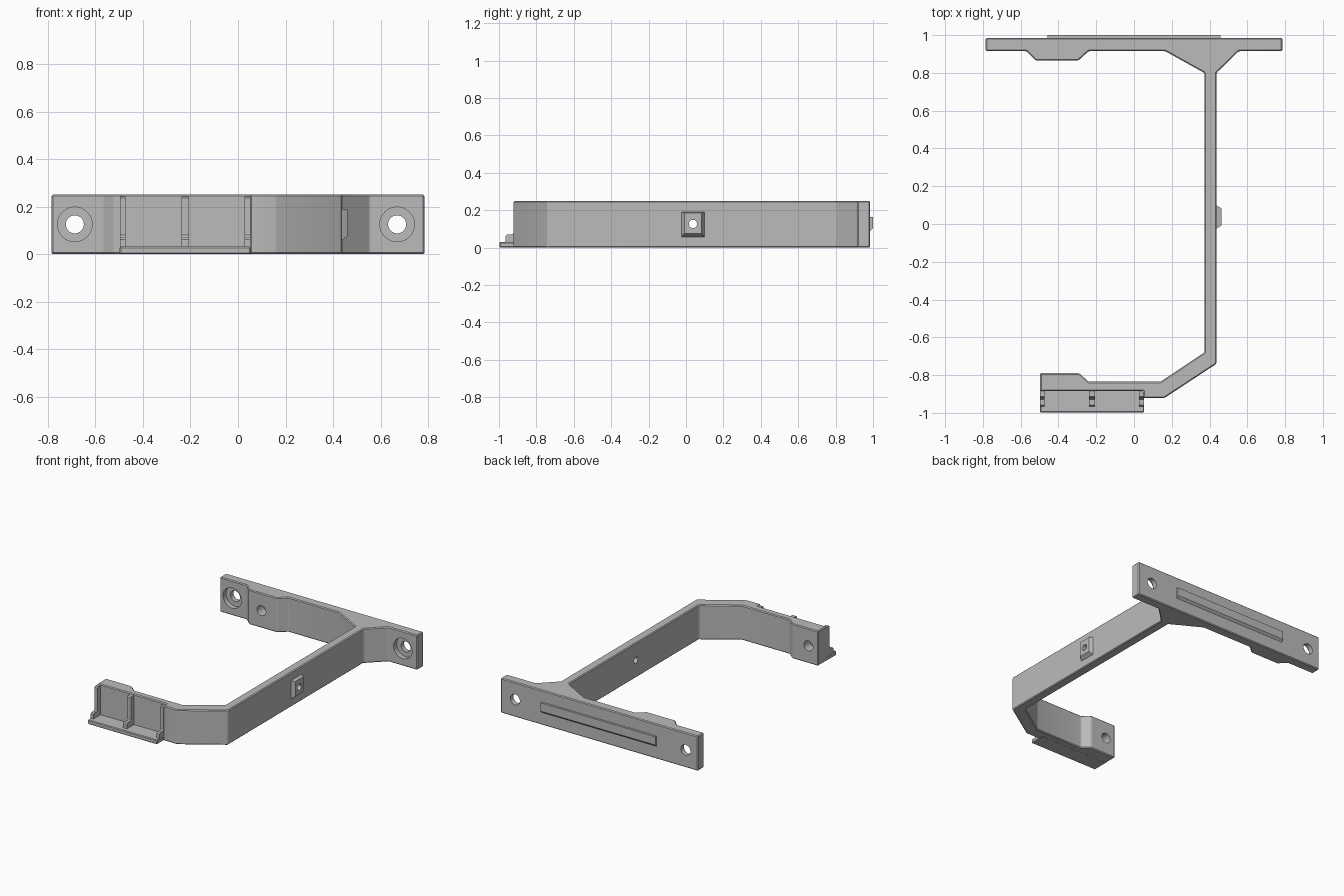
import bpy, bmesh, math
from mathutils import Vector

cube = bpy.data.objects.get("Cube")
if cube:
    bpy.data.objects.remove(cube, do_unlink=True)

grey = bpy.data.materials.new("neutral grey")
grey.use_nodes = True
COLOUR = (0.5, 0.5, 0.5, 1)
grey.diffuse_color = COLOUR
grey.node_tree.nodes["Principled BSDF"].inputs["Base Color"].default_value = COLOUR

H = 0.25
MID = H / 2


def finish(name, bm):
    bmesh.ops.recalc_face_normals(bm, faces=bm.faces)
    mesh = bpy.data.meshes.new(name)
    bm.to_mesh(mesh)
    bm.free()
    mesh.materials.append(grey)
    obj = bpy.data.objects.new(name, mesh)
    bpy.context.collection.objects.link(obj)
    return obj


def prism(name, points, direction):
    """Extrude a closed 3D outline along a direction."""
    bm = bmesh.new()
    face = bm.faces.new([bm.verts.new(p) for p in points])
    res = bmesh.ops.extrude_face_region(bm, geom=[face])
    moved = [g for g in res["geom"] if isinstance(g, bmesh.types.BMVert)]
    bmesh.ops.translate(bm, verts=moved, vec=direction)
    return finish(name, bm)


def box(name, x0, x1, y0, y1, z0, z1):
    return prism(name, [(x0, y0, z0), (x1, y0, z0), (x1, y1, z0), (x0, y1, z0)],
                 (0, 0, z1 - z0))


def bake(obj):
    dg = bpy.context.evaluated_depsgraph_get()
    mesh = bpy.data.meshes.new_from_object(obj.evaluated_get(dg))
    obj.modifiers.clear()
    obj.data = mesh


def bevel(obj, width):
    mod = obj.modifiers.new("edge", "BEVEL")
    mod.width = width
    mod.segments = 1
    mod.limit_method = "ANGLE"
    mod.angle_limit = math.radians(25)
    bake(obj)


def drill(obj, start, end, radius):
    """Cut a round hole running from start to end."""
    start, end = Vector(start), Vector(end)
    axis = end - start
    bm = bmesh.new()
    bmesh.ops.create_cone(bm, cap_ends=True, segments=32, radius1=radius,
                          radius2=radius, depth=axis.length)
    cutter = finish("hole_cutter", bm)
    rot = axis.to_track_quat("Z", "Y").to_matrix().to_4x4()
    rot.translation = (start + end) / 2
    cutter.data.transform(rot)
    cutter.hide_render = True
    mod = obj.modifiers.new("hole", "BOOLEAN")
    mod.operation = "DIFFERENCE"
    mod.solver = "EXACT"
    mod.object = cutter
    bake(obj)
    bpy.data.objects.remove(cutter, do_unlink=True)


# Bracket body: back plate, gusset, long arm and front hook in one outline
outline = [
    (-0.785, 0.985), (-0.785, 0.915), (-0.57, 0.915), (-0.52, 0.865),
    (-0.295, 0.865), (-0.24, 0.915), (0.165, 0.915), (0.372, 0.80),
    (0.372, -0.68), (0.14, -0.835), (-0.24, -0.835), (-0.29, -0.79),
    (-0.497, -0.79), (-0.497, -0.885), (0.05, -0.885), (0.05, -0.922),
    (0.16, -0.922), (0.437, -0.74), (0.437, 0.80), (0.555, 0.915),
    (0.785, 0.915), (0.785, 0.985)]
body = prism("bracket_body", [(x, y, 0) for x, y in outline], (0, 0, H))
bevel(body, 0.006)

# Countersunk wall screw holes
for x in (-0.687, 0.67):
    drill(body, (x, 0.85, MID), (x, 0.95, MID), 0.073)
    drill(body, (x, 0.85, MID), (x, 1.05, MID), 0.038)

# Blind holes in the two thick pads
drill(body, (-0.42, 0.80, MID), (-0.42, 0.94, MID), 0.036)
drill(body, (-0.42, -0.70, MID), (-0.42, -0.86, MID), 0.036)

# Tapered square boss on the outside of the arm, with a small through hole
AY, AZ = 0.037, 0.127
bm = bmesh.new()
rings = []
for x, y0, y1, z0, z1 in ((0.43, -0.065, 0.065, -0.075, 0.065),
                          (0.462, -0.046, 0.046, -0.05, 0.058)):
    rings.append([bm.verts.new((x, AY + y, AZ + z))
                  for y, z in ((y0, z0), (y1, z0), (y1, z1), (y0, z1))])
for ring in rings:
    bm.faces.new(ring)
for i in range(4):
    j = (i + 1) % 4
    bm.faces.new((rings[0][i], rings[0][j], rings[1][j], rings[1][i]))
boss = finish("arm_boss", bm)
for part in (body, boss):
    drill(part, (0.3, AY, AZ), (0.55, AY, AZ), 0.022)

# Raised rail on the back plate, sloped underneath
rail = [(0.98, 0.085), (1.0, 0.105), (1.0, 0.165), (0.98, 0.165)]
prism("back_rail", [(-0.457, y, z) for y, z in rail], (0.914, 0, 0))

# Front tray: ledge plus three upright ribs with feet
ledge = box("tray_ledge", -0.498, 0.054, -0.998, -0.875, 0, 0.031)
bevel(ledge, 0.005)
rib = [(-0.875, 0.01), (-0.965, 0.01), (-0.965, 0.062), (-0.957, 0.07),
       (-0.928, 0.07), (-0.92, 0.08), (-0.92, 0.235), (-0.913, 0.243),
       (-0.875, 0.243)]
for name, x0, x1 in (("right_rib", -0.497, -0.473), ("middle_rib", -0.238, -0.207),
                     ("left_rib", 0.027, 0.053)):
    prism(name, [(x0, y, z) for y, z in rib], (x1 - x0, 0, 0))

# Crisp flat faces with smooth hole walls
for obj in (body, boss):
    bpy.ops.object.select_all(action="DESELECT")
    obj.select_set(True)
    bpy.context.view_layer.objects.active = obj
    bpy.ops.object.shade_smooth_by_angle(angle=math.radians(20))
